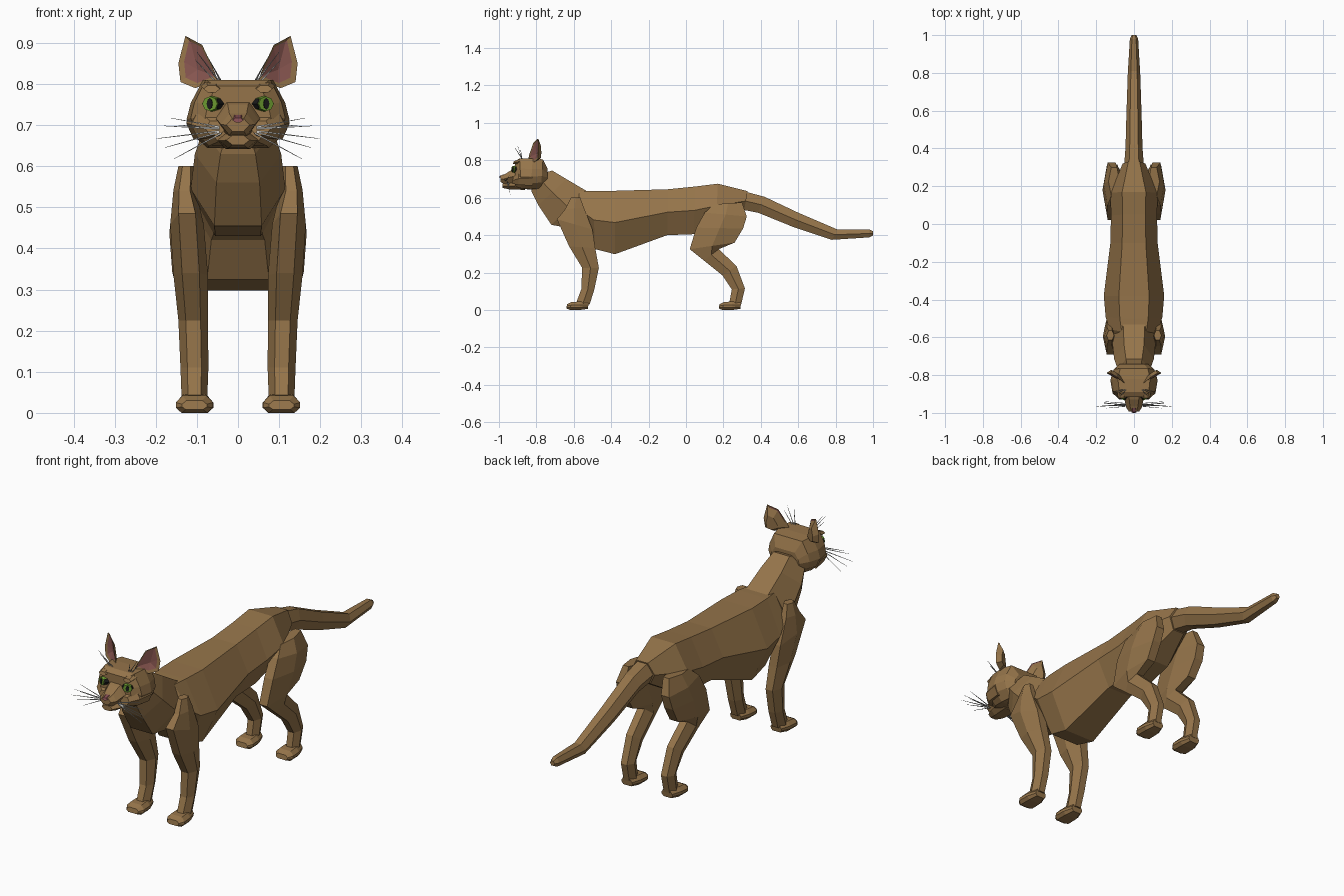
import bpy, bmesh, math
from mathutils import Vector, Matrix


def mat(name, col):
    m = bpy.data.materials.new(name)
    m.diffuse_color = (*col, 1)
    return m


FUR = mat("brown fur", (0.30, 0.175, 0.068))
PINK = mat("ear pink", (0.24, 0.09, 0.078))
NOSE = mat("nose pink", (0.22, 0.07, 0.08))
GREEN = mat("eye green", (0.15, 0.33, 0.03))
BLACK = mat("black", (0.01, 0.01, 0.01))
GREY = mat("whisker grey", (0.50, 0.50, 0.48))

HEX = [(-.5, 0), (.5, 0), (1, .5), (.5, 1), (-.5, 1), (-1, .5)]
OCT = [(-.7, 0), (.7, 0), (1, .3), (1, .6), (.65, 1), (-.65, 1), (-1, .6), (-1, .3)]
SKULL = [(-.6, 0), (0, -.01), (.6, 0), (.9, .2), (1, .42), (.92, .66), (.68, 1),
         (-.68, 1), (-.92, .66), (-1, .42), (-.9, .2)]


def finish(name, bm, mats):
    bmesh.ops.recalc_face_normals(bm, faces=bm.faces)
    me = bpy.data.meshes.new(name)
    bm.to_mesh(me)
    bm.free()
    for m in mats:
        me.materials.append(m)
    ob = bpy.data.objects.new(name, me)
    bpy.context.collection.objects.link(ob)
    return ob


def loft(name, rings, profile=HEX, material=FUR):
    """Skin rings; each ring is (y, z) start, (y, z) end, centre x, half width."""
    bm = bmesh.new()
    loops = []
    for (y0, z0), (y1, z1), x, w in rings:
        loops.append([bm.verts.new((x + u * w, y0 + (y1 - y0) * t, z0 + (z1 - z0) * t))
                      for u, t in profile])
    n = len(profile)
    for a, b in zip(loops, loops[1:]):
        for i in range(n):
            j = (i + 1) % n
            bm.faces.new((a[i], a[j], b[j], b[i]))
    bm.faces.new(loops[0])
    bm.faces.new(loops[-1])
    return finish(name, bm, [material])


# Torso, neck and tail
loft("torso", [
    ((-.61, .61), (-.60, .46), 0, .10),
    ((-.57, .635), (-.545, .42), 0, .13),
    ((-.50, .637), (-.485, .325), 0, .15),
    ((-.38, .637), (-.38, .298), 0, .16),
    ((-.10, .645), (-.10, .40), 0, .125),
    ((.05, .66), (.04, .405), 0, .122),
    ((.17, .675), (.16, .44), 0, .125),
    ((.33, .635), (.31, .53), 0, .06)])
loft("neck", [
    ((-.77, .73), (-.83, .66), 0, .065),
    ((-.715, .745), (-.825, .63), 0, .085),
    ((-.64, .70), (-.79, .56), 0, .105),
    ((-.53, .635), (-.72, .455), 0, .115),
    ((-.47, .61), (-.58, .43), 0, .11)])
loft("tail", [
    ((.27, .645), (.28, .54), 0, .055),
    ((.42, .605), (.385, .52), 0, .045),
    ((.60, .52), (.57, .445), 0, .04),
    ((.81, .43), (.78, .375), 0, .033),
    ((.98, .43), (.98, .388), 0, .022),
    ((1.0, .42), (1.0, .398), 0, .012)])

# Head, muzzle, jaw and nose
loft("head", [
    ((-.74, .675), (-.74, .755), 0, .075),
    ((-.775, .65), (-.765, .805), 0, .108),
    ((-.83, .645), (-.82, .81), 0, .125),
    ((-.88, .65), (-.89, .81), 0, .115),
    ((-.915, .66), (-.915, .795), 0, .08)], SKULL)
loft("muzzle", [
    ((-.89, .675), (-.89, .765), 0, .062),
    ((-.93, .675), (-.93, .75), 0, .05),
    ((-.975, .675), (-.965, .728), 0, .042),
    ((-.992, .685), (-.992, .716), 0, .028)])
loft("jaw", [
    ((-.86, .642), (-.86, .69), 0, .06),
    ((-.94, .644), (-.94, .68), 0, .046),
    ((-.98, .652), (-.98, .675), 0, .028)])
loft("nose", [
    ((-.975, .709), (-.975, .725), 0, .016),
    ((-1.0, .707), (-.995, .717), 0, .013)], HEX, NOSE)

# Rim outline of one ear (x, z), and the pink opening inside it
EAR = [(.128, .917), (.145, .85), (.14, .805), (.104, .79), (.05, .81), (.057, .83), (.087, .895)]


def ear(side):
    bm = bmesh.new()

    def v(x, z, dy=0.0):
        y = -.845 + .55 * (x - .045) + .10 * max(0, z - .83) + dy
        return bm.verts.new((side * x, y, z))
    cx, cz = .1, .85
    rim = [v(x, z) for x, z in EAR]
    inner = [v(cx - .004 + (x - cx) * .78, cz + .004 + (z - cz) * .86, .004) for x, z in EAR]
    back = [v(cx + (x - cx) * .5, cz - .012 + (z - cz) * .55, .028) for x, z in EAR]
    pit = v(.098, .835, .018)
    n = len(EAR)
    for i in range(n):
        j = (i + 1) % n
        bm.faces.new((rim[i], rim[j], inner[j], inner[i]))
        bm.faces.new((rim[i], rim[j], back[j], back[i]))
        bm.faces.new((inner[i], inner[j], pit)).material_index = 1
    bm.faces.new(back)
    finish("ear", bm, [FUR, PINK])


def eye(side):
    # Stacked discs facing forward and slightly outward: rim, iris, slit pupil
    turn = (Matrix.Translation((side * .062, -.912, .752))
            @ Matrix.Rotation(side * .45, 4, 'Z') @ Matrix.Rotation(math.pi / 2, 4, 'X'))
    for name, m, sx, sy, depth in (("eye_rim", BLACK, .027, .019, .022),
                                   ("iris", GREEN, .024, .021, .030),
                                   ("pupil", BLACK, .009, .016, .034)):
        bm = bmesh.new()
        bmesh.ops.create_cone(bm, cap_ends=True, segments=8, radius1=1, radius2=.85, depth=depth)
        bmesh.ops.transform(bm, matrix=turn @ Matrix.Diagonal((sx, sy, 1, 1)), verts=bm.verts)
        finish(name, bm, [m])


def whiskers(side):
    # Thin three-sided spikes: cheek fan, then brow hairs
    lines = [((.045, -.96, .695), (.163, -.945, .717)), ((.045, -.96, .69), (.18, -.965, .698)),
             ((.045, -.955, .685), (.198, -.965, .667)), ((.045, -.955, .682), (.178, -.95, .645)),
             ((.04, -.95, .68), (.155, -.94, .618)), ((.045, -.965, .692), (.145, -.975, .70)),
             ((.04, -.875, .805), (.075, -.915, .868)), ((.045, -.875, .805), (.10, -.90, .878)),
             ((.05, -.875, .80), (.105, -.885, .86))]
    bm = bmesh.new()
    for a, b in lines:
        a, b = (Vector((side * p[0], p[1], p[2])) for p in (a, b))
        d = b - a
        m = Matrix.Translation((a + b) / 2) @ d.to_track_quat('Z', 'Y').to_matrix().to_4x4()
        bmesh.ops.create_cone(bm, cap_ends=True, segments=3, radius1=.0026, radius2=.0007,
                              depth=d.length, matrix=m)
    finish("whiskers", bm, [GREY])


def paw(name, x, y):
    loft(name, [((y - .07, .008), (y - .066, .03), x, .03),
                ((y - .05, 0), (y - .042, .042), x, .045),
                ((y + .005, 0), (y, .045), x, .043),
                ((y + .045, .006), (y + .05, .04), x, .028)], OCT)


for s in (1, -1):
    ear(s)
    eye(s)
    whiskers(s)
    loft("brow", [((-.885, .782), (-.885, .808), s * .064, .026),
                  ((-.925, .780), (-.92, .796), s * .064, .02)])
    loft("cheek", [((-.82, .665), (-.82, .745), s * .09, .036),
                   ((-.895, .668), (-.895, .735), s * .08, .034),
                   ((-.93, .675), (-.925, .71), s * .055, .025)])
    # Foreleg, shoulder to wrist
    loft("front_leg", [
        ((-.615, .60), (-.565, .60), s * .125, .02),
        ((-.645, .54), (-.545, .545), s * .13, .027),
        ((-.69, .485), (-.50, .43), s * .124, .041),
        ((-.625, .34), (-.485, .33), s * .115, .042),
        ((-.555, .225), (-.466, .225), s * .109, .036),
        ((-.56, .11), (-.49, .11), s * .106, .034),
        ((-.59, .03), (-.515, .03), s * .106, .031)])
    paw("front_paw", s * .106, -.57)
    # Hind leg, hip to hock to ankle
    loft("hind_leg", [
        ((.15, .565), (.30, .575), s * .105, .03),
        ((.10, .52), (.325, .50), s * .118, .042),
        ((.055, .44), (.305, .435), s * .122, .045),
        ((.02, .325), (.26, .36), s * .118, .042),
        ((.095, .265), (.175, .325), s * .112, .036),
        ((.195, .185), (.27, .235), s * .107, .034),
        ((.245, .11), (.315, .115), s * .105, .032),
        ((.23, .03), (.295, .03), s * .105, .03)])
    paw("hind_paw", s * .105, .245)
